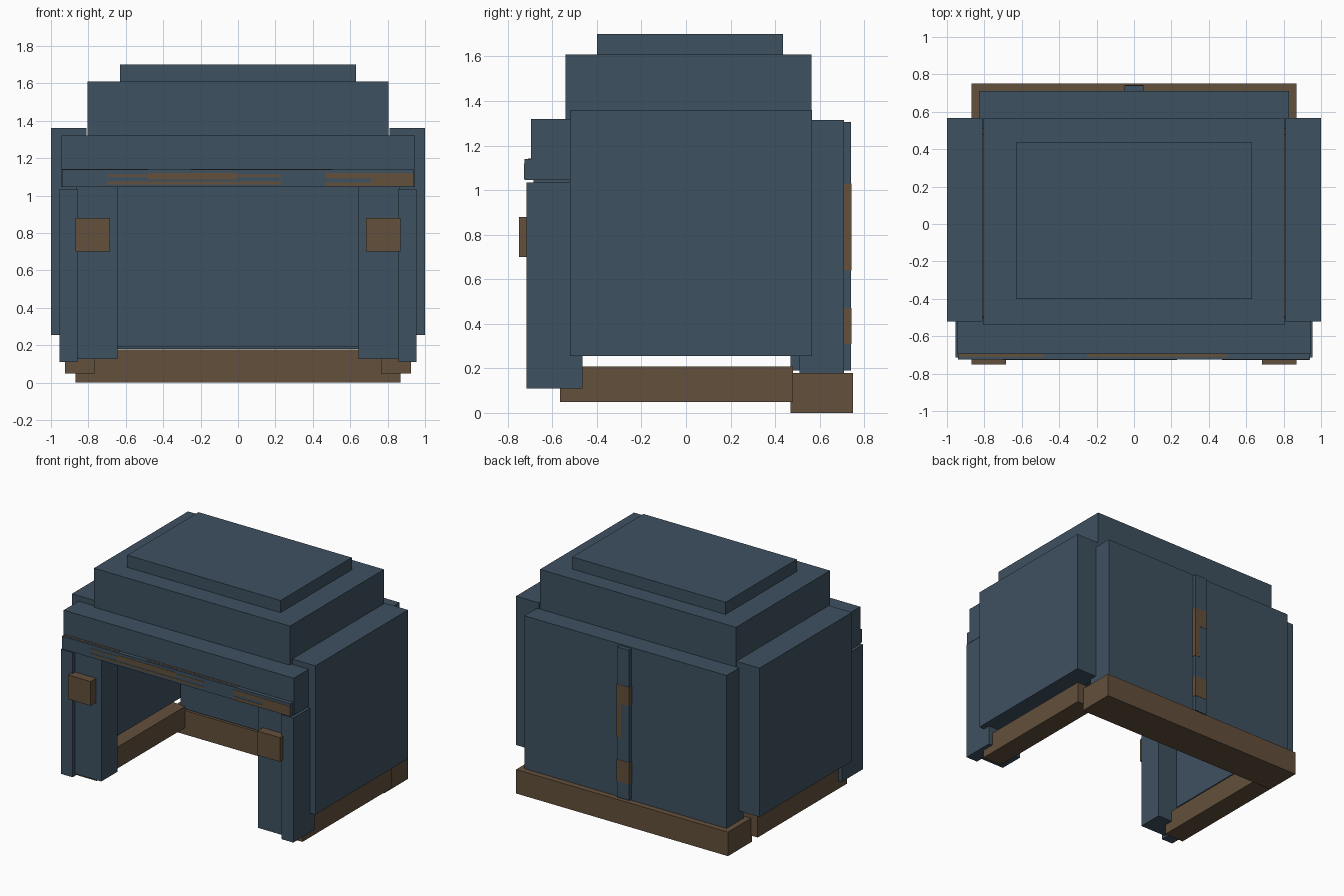
import bpy

cube = bpy.data.objects.get("Cube")
if cube:
    bpy.data.objects.remove(cube, do_unlink=True)


def make_material(name, color):
    mat = bpy.data.materials.new(name)
    mat.use_nodes = True
    mat.diffuse_color = color
    mat.node_tree.nodes["Principled BSDF"].inputs["Base Color"].default_value = color
    return mat


steel = make_material("slate blue", (0.048, 0.082, 0.117, 1))
leather = make_material("brown", (0.125, 0.080, 0.045, 1))


def box(name, mat, x, y, z):
    """Flat-sided box between the given (low, high) limits on each axis."""
    bpy.ops.mesh.primitive_cube_add(size=1)
    obj = bpy.context.object
    obj.name = obj.data.name = name
    for v in obj.data.vertices:
        v.co = [sum(lim) / 2 + c * (lim[1] - lim[0])
                for c, lim in zip(v.co, (x, y, z))]
    obj.data.materials.append(mat)
    return obj


def centred(name, mat, half, y, z):
    """Box spanning both sides of the middle."""
    return box(name, mat, (-half, half), y, z)


def pair(name, mat, x, y, z):
    """Matching boxes on the left (+x) and right (-x)."""
    box("left_" + name, mat, x, y, z)
    box("right_" + name, mat, (-x[1], -x[0]), y, z)


# Stepped crown
centred("crown_cap", steel, 0.63, (-0.40, 0.435), (1.60, 1.70))
centred("crown_block", steel, 0.805, (-0.54, 0.563), (1.28, 1.61))

# Side and back walls
pair("side_wall", steel, (0.81, 1.0), (-0.52, 0.566), (0.255, 1.36))
centred("back_wall", steel, 0.83, (0.51, 0.71), (0.18, 1.315))
centred("back_lining", steel, 0.80, (0.47, 0.515), (0.19, 1.30))

# Brow and cheek guards framing the open front
centred("brow", steel, 0.945, (-0.695, -0.50), (1.045, 1.32))
pair("outer_cheek", steel, (0.858, 0.955), (-0.715, -0.465), (0.11, 1.035))
pair("inner_cheek", steel, (0.643, 0.865), (-0.685, -0.495), (0.125, 1.045))
pair("cheek_stud", leather, (0.685, 0.87), (-0.75, -0.68), (0.70, 0.88))

# Lower rims
pair("side_rim", leather, (0.765, 0.925), (-0.565, 0.48), (0.05, 0.208))
centred("back_rim", leather, 0.87, (0.47, 0.75), (0, 0.178))

# Brow bar with thin worn patches
centred("brow_bar", steel, 0.94, (-0.725, -0.69), (1.045, 1.14))
bar_front = (-0.727, -0.72)
for limits, height in (
    ((-0.70, 0.23), (1.10, 1.112)),
    ((-0.70, 0.23), (1.06, 1.075)),
    ((-0.48, 0), (1.085, 1.12)),
    ((0.47, 0.71), (1.09, 1.12)),
    ((0.47, 0.71), (1.05, 1.07)),
    ((0.71, 0.938), (1.05, 1.12)),
):
    box("brow_bar_patch", leather, limits, bar_front, height)
for limits in ((-0.94, -0.48), (-0.25, 0.50)):
    box("brow_bar_top_patch", leather, limits, (-0.71, -0.695), (1.137, 1.142))

# Back spine with worn patches
centred("back_spine", steel, 0.05, (0.70, 0.74), (0.19, 1.305))
for limits, height in (
    ((-0.052, 0.052), (0.89, 1.03)),
    ((0.015, 0.052), (0.64, 0.89)),
    ((-0.052, 0.052), (0.31, 0.47)),
):
    box("back_spine_patch", leather, limits, (0.705, 0.742), height)
